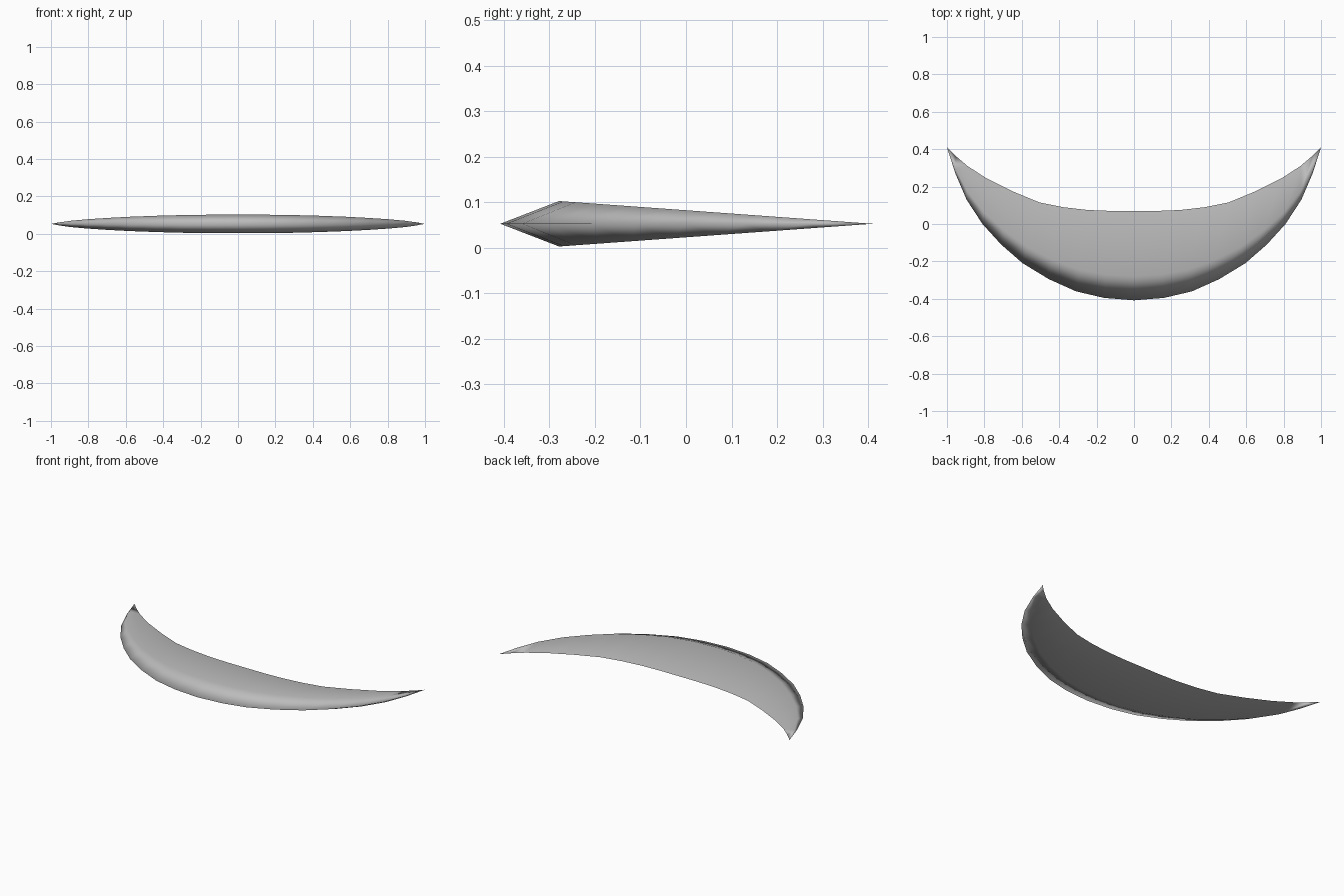
import bpy
import bmesh

cube = bpy.data.objects.get("Cube")
if cube:
    bpy.data.objects.remove(cube, do_unlink=True)

steel = bpy.data.materials.new("steel grey")
steel.use_nodes = True
colour = (0.5, 0.5, 0.5, 1)
steel.diffuse_color = colour
steel.node_tree.nodes["Principled BSDF"].inputs["Base Color"].default_value = colour

MID = 0.053      # height of both cutting edges
THICK = 0.05     # half thickness at the ridge
TIP_Y = 0.41

# Half outlines from the middle to the tip
outer = [(0, -0.408), (0.16, -0.395), (0.31, -0.36), (0.455, -0.295), (0.595, -0.21),
         (0.71, -0.11), (0.81, 0.0), (0.895, 0.13), (0.955, 0.27)]
inner = [(0, 0.07), (0.125, 0.07), (0.25, 0.075), (0.38, 0.09), (0.505, 0.115),
         (0.65, 0.175), (0.79, 0.245), (0.89, 0.31), (0.955, 0.365)]


def mirrored(points):
    return [(-x, y) for x, y in points[:0:-1]] + points


# Blade: diamond sections swept along the crescent and closed at two tips
bm = bmesh.new()
rings = []
for (ox, oy), (ix, iy) in zip(mirrored(outer), mirrored(inner)):
    rx, ry = ox + 0.27 * (ix - ox), oy + 0.27 * (iy - oy)
    h = THICK * (TIP_Y - ry) / (TIP_Y + 0.28)
    section = [(ox, oy, MID), (rx, ry, MID + h), (ix, iy, MID), (rx, ry, MID - h)]
    rings.append([bm.verts.new(p) for p in section])
for a, b in zip(rings, rings[1:]):
    for k in range(4):
        n = (k + 1) % 4
        bm.faces.new((a[k], b[k], b[n], a[n]))
for ring, side in ((rings[0], -1), (rings[-1], 1)):
    tip = bm.verts.new((side, TIP_Y, MID))
    for k in range(4):
        bm.faces.new((ring[k], ring[(k + 1) % 4], tip))
bmesh.ops.recalc_face_normals(bm, faces=bm.faces)

# Smooth across the outer edge, sharp along the inner edge
for face in bm.faces:
    face.smooth = True
inner_verts = {ring[2] for ring in rings}
for edge in bm.edges:
    if sum(v in inner_verts for v in edge.verts) == 2:
        edge.smooth = False

mesh = bpy.data.meshes.new("crescent_blade")
bm.to_mesh(mesh)
bm.free()
mesh.materials.append(steel)
blade = bpy.data.objects.new("crescent_blade", mesh)
bpy.context.collection.objects.link(blade)
